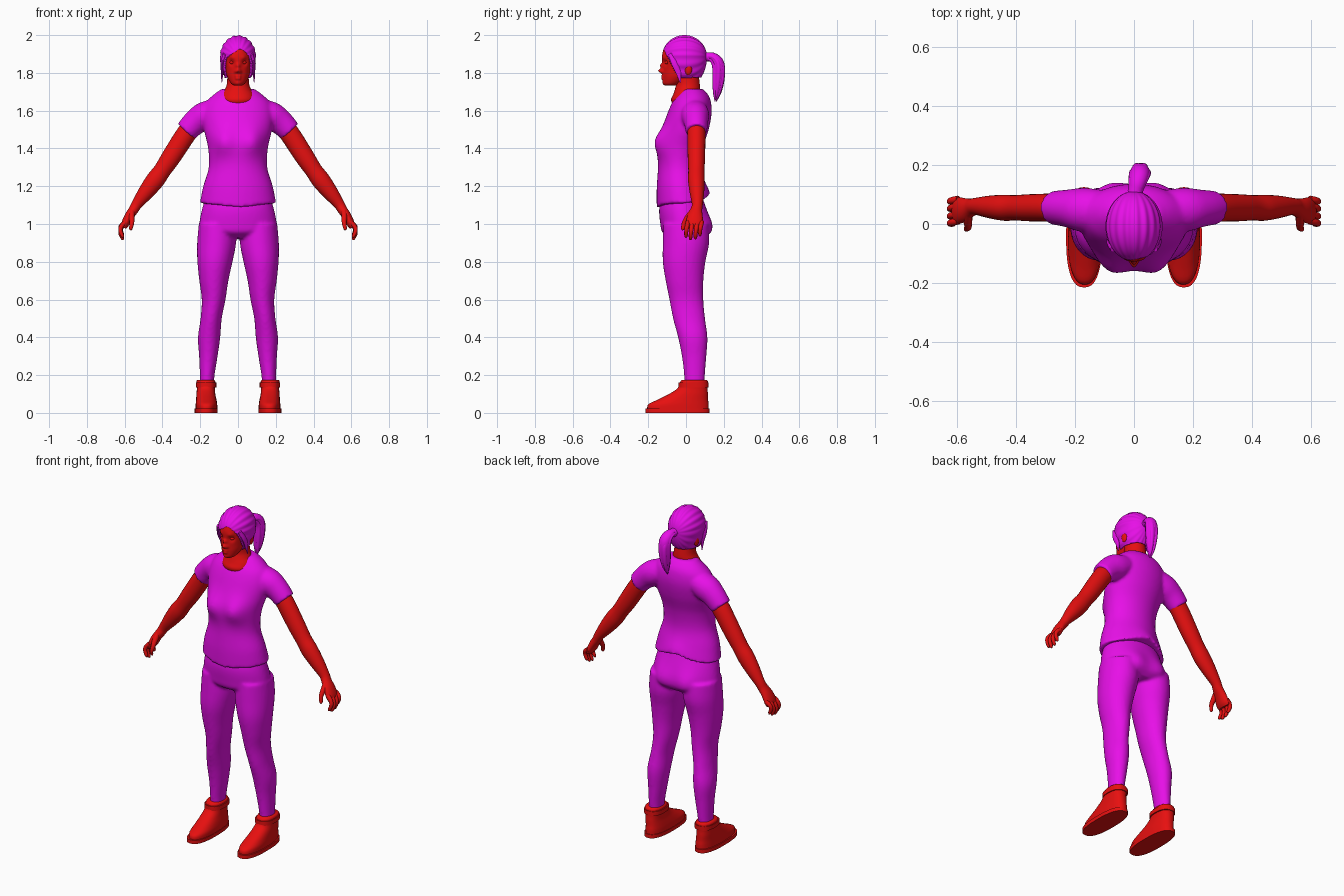
import bpy, bmesh, math
from mathutils import Vector

cube = bpy.data.objects.get("Cube")
if cube:
    bpy.data.objects.remove(cube, do_unlink=True)


def material(name, rgb):
    m = bpy.data.materials.new(name)
    m.use_nodes = True
    m.diffuse_color = (*rgb, 1)
    bsdf = next(n for n in m.node_tree.nodes if n.type == "BSDF_PRINCIPLED")
    bsdf.inputs["Base Color"].default_value = (*rgb, 1)
    return m


MAGENTA = material("magenta", (0.8, 0.005, 0.8))
RED = material("red", (0.8, 0.005, 0.005))
X, Y, Z = Vector((1, 0, 0)), Vector((0, 1, 0)), Vector((0, 0, 1))


def catmull(a, b, c, d, t):
    return [0.5 * (2 * q + (r - p) * t + (2 * p - 5 * q + 4 * r - s) * t * t
                   + (3 * q - p - 3 * r + s) * t ** 3) for p, q, r, s in zip(a, b, c, d)]


def loft(bm, rows, ref=X, level=False, side=1, seg=24, sub=4, power=1.0, bumps=()):
    """Skin rows of (x, y, z, radius along ref, other radius); side -1 mirrors in x."""
    pad = [rows[0], *rows, rows[-1]]
    pts = [catmull(*pad[i:i + 4], k / sub) for i in range(len(rows) - 1) for k in range(sub)]
    pts.append(rows[-1])
    rings = []
    for i, p in enumerate(pts):
        before, after = pts[max(i - 1, 0)], pts[min(i + 1, len(pts) - 1)]
        t = Z if level else (Vector(after[:3]) - Vector(before[:3])).normalized()
        u = (ref - t * ref.dot(t)).normalized()
        v = t.cross(u)
        ring = []
        for k in range(seg):
            c, s = math.cos(math.tau * k / seg), math.sin(math.tau * k / seg)
            c, s = (math.copysign(abs(n) ** power, n) for n in (c, s))
            co = Vector(p[:3]) + u * c * max(p[3], 0.001) + v * s * max(p[4], 0.001)
            move = Vector()
            for centre, size, push in bumps:
                for m in ((1, -1) if centre[0] else (1,)):
                    d = co - Vector((centre[0] * m, centre[1], centre[2]))
                    move += Vector(push) * math.exp(-d.length_squared / size ** 2)
            co += move
            ring.append(bm.verts.new((co.x * side, co.y, co.z)))
        rings.append(ring)
    for a, b in zip(rings, rings[1:]):
        for k in range(seg):
            bm.faces.new((a[k], a[k - 1], b[k - 1], b[k]))
    bm.faces.new(rings[0])
    bm.faces.new(rings[-1])


def ball(bm, centre, radii):
    new = bmesh.ops.create_uvsphere(bm, u_segments=20, v_segments=12, radius=1)["verts"]
    for v in new:
        v.co = Vector(c + n * r for c, n, r in zip(centre, v.co, radii))


def finish(bm, name, mat, voxel=0.0, recalc=True):
    if recalc:
        bmesh.ops.recalc_face_normals(bm, faces=bm.faces)
    me = bpy.data.meshes.new(name)
    bm.to_mesh(me)
    bm.free()
    me.materials.append(mat)
    ob = bpy.data.objects.new(name, me)
    bpy.context.collection.objects.link(ob)
    bpy.ops.object.select_all(action="DESELECT")
    ob.select_set(True)
    bpy.context.view_layer.objects.active = ob
    bpy.ops.object.shade_smooth_by_angle(angle=math.radians(50))
    if voxel:
        r = ob.modifiers.new("blend", "REMESH")
        r.mode, r.voxel_size, r.use_smooth_shade = "VOXEL", voxel, True
        s = ob.modifiers.new("soften", "SMOOTH")
        s.factor, s.iterations = 0.5, 5
    return ob


def front_back(rows):
    """Turn (z, half width, front y, back y) into level loft rows."""
    return [(0, (f + b) / 2, z, w, (b - f) / 2) for z, w, f, b in rows]


# Shirt: torso and sleeves blended into one skin
bm = bmesh.new()
loft(bm, front_back([
    (1.11, .202, -.155, .115), (1.2, .184, -.155, .095), (1.3, .155, -.148, .08),
    (1.4, .158, -.145, .09), (1.5, .18, -.125, .12), (1.58, .188, -.1, .135),
    (1.64, .172, -.075, .133), (1.68, .135, -.05, .12), (1.715, .088, -.02, .09)]),
    level=True, seg=64, sub=8, bumps=[
        ((.085, -.14, 1.44), .07, (0, -.04, 0)),
        ((0, -.15, 1.11), .12, (0, 0, -.022)),
        ((0, .12, 1.11), .11, (0, .012, .05))])
for s in (1, -1):
    loft(bm, [(.08, .04, 1.61, .07, .06), (.17, .048, 1.575, .075, .075),
              (.225, .053, 1.54, .064, .068), (.275, .055, 1.49, .057, .06)], Y, side=s)
finish(bm, "shirt", MAGENTA, .009)

# Trousers: hips and legs blended into one skin
bm = bmesh.new()
loft(bm, front_back([
    (1.16, .165, -.125, .08), (1.08, .19, -.142, .105), (1.0, .205, -.136, .118),
    (.955, .2, -.125, .115), (.925, .11, -.08, .09)]), level=True, seg=48, sub=6,
    bumps=[((.085, .11, .99), .075, (0, .03, 0))])
for s in (1, -1):
    loft(bm, [(.11, 0, 1.0, .098, .12), (.113, 0, .9, .103, .123), (.122, -.01, .8, .093, .113),
              (.128, -.008, .7, .077, .1), (.129, .002, .6, .063, .09), (.142, .016, .5, .056, .085),
              (.153, .036, .4, .059, .078), (.157, .043, .3, .049, .065),
              (.163, .045, .2, .039, .055), (.165, .045, .14, .036, .052)],
         level=True, side=s, seg=32)
finish(bm, "trousers", MAGENTA, .009)

for s, tag in ((1, "left"), (-1, "right")):
    # Arm running into the palm
    bm = bmesh.new()
    loft(bm, [(.2, .05, 1.56, .05, .05), (.267, .055, 1.487, .048, .053),
              (.35, .055, 1.36, .046, .051), (.4, .055, 1.285, .043, .046),
              (.44, .055, 1.23, .044, .049), (.49, .058, 1.165, .038, .041),
              (.535, .06, 1.105, .029, .029), (.553, .055, 1.075, .031, .026),
              (.577, .048, 1.04, .041, .024), (.597, .045, 1.0, .046, .021),
              (.604, .045, .98, .04, .013)], Y, side=s)
    finish(bm, tag + "_arm", RED)

    # Curled fingers and thumb
    bm = bmesh.new()
    for y, drop in ((.084, .02), (.06, .004), (.034, 0), (.01, .012)):
        loft(bm, [(.595, y, 1.01, .012, .013), (.615, y - .004, .985 + drop / 2, .012, .012),
                  (.623, y - .008, .955 + drop, .011, .011), (.612, y - .01, .925 + drop, .009, .009),
                  (.605, y - .01, .917 + drop, .003, .003)], Y, side=s, seg=12)
    loft(bm, [(.562, .04, 1.07, .016, .018), (.563, .01, 1.035, .015, .016),
              (.562, -.01, 1.005, .012, .012), (.568, -.017, .975, .009, .009),
              (.571, -.018, .968, .003, .003)], X, side=s, seg=12)
    finish(bm, tag + "_fingers", RED)

    # Shoe upper
    bm = bmesh.new()
    loft(bm, [(x, (f + b) / 2, z, w, (b - f) / 2) for x, z, w, f, b in [
        (.167, .015, .057, -.205, .12), (.167, .045, .057, -.2, .12), (.168, .07, .054, -.15, .117),
        (.17, .1, .05, -.09, .116), (.17, .13, .048, -.045, .114), (.17, .165, .05, -.03, .116),
        (.17, .175, .044, -.022, .11)]], level=True, side=s, seg=36, power=.85)
    finish(bm, tag + "_shoe", RED)

    # Flat sole and ankle strap
    bm = bmesh.new()
    for low, high, y, w, d in ((0, .022, -.045, .061, .17), (.135, .16, .04, .054, .079)):
        loft(bm, [(.169, y, low, w, d), (.169, y, high, w, d)], level=True, side=s,
             seg=36, sub=1, power=.8)
    finish(bm, tag + "_sole_and_strap", RED)

    # Ear and eye
    bm = bmesh.new()
    ball(bm, (.078 * s, .012, 1.82), (.012, .02, .032))
    ball(bm, (.03 * s, -.098, 1.855), (.014, .014, .01))
    finish(bm, tag + "_ear_and_eye", RED)

    # Loose strand beside the face
    bm = bmesh.new()
    loft(bm, [(.07, -.085, 1.9, .01, .012), (.085, -.062, 1.85, .008, .016),
              (.084, -.04, 1.8, .006, .014), (.086, -.03, 1.75, .002, .003)], X, side=s, seg=10)
    finish(bm, tag + "_hair_strand", MAGENTA)

# Neck and open collar skin
bm = bmesh.new()
loft(bm, [(0, 0, 1.62, .08, .062), (0, -.006, 1.655, .087, .073), (0, 0, 1.685, .084, .068),
          (0, .008, 1.715, .068, .066), (0, .01, 1.75, .058, .062), (0, 0, 1.83, .056, .062)],
     level=True, seg=36)
finish(bm, "neck", RED)

# Head with modelled face
bm = bmesh.new()
loft(bm, [(0, -.082, 1.732, .02, .025), (0, -.073, 1.745, .038, .045), (0, -.05, 1.78, .057, .072),
          (0, -.032, 1.82, .067, .09), (0, -.018, 1.87, .076, .109), (0, -.012, 1.91, .078, .111),
          (0, -.01, 1.95, .066, .093), (0, -.01, 1.985, .025, .035)],
     level=True, seg=96, sub=10, bumps=[
         ((0, -.125, 1.812), .013, (0, -.025, 0)), ((0, -.125, 1.838), .012, (0, -.014, 0)),
         ((.012, -.12, 1.806), .009, (0, -.008, 0)),
         ((.032, -.11, 1.855), .018, (0, .013, 0)), ((.03, -.115, 1.879), .014, (0, -.005, 0)),
         ((.008, -.12, 1.784), .009, (0, -.007, 0)), ((.007, -.12, 1.77), .008, (0, -.008, 0)),
         ((0, -.118, 1.745), .018, (0, -.006, 0))])
finish(bm, "head", RED)

# Swept hair cap with an opening for the face
bm = bmesh.new()
bmesh.ops.create_uvsphere(bm, u_segments=128, v_segments=96, radius=1)
for v in bm.verts:
    n = v.co.copy()
    ridge = 1 + .02 * math.sin(18 * math.atan2(n.z, n.x)) * (n.x ** 2 + n.z ** 2)
    v.co = Vector((n.x * .095, n.y * .119, n.z * (.113 if n.z > 0 else .16))) * ridge
    v.co += Vector((0, -.008, 1.885))


def bare(c):
    part = c.x - .02
    hairline = 1.935 - abs(part) * (.65 if part < 0 else 1.1)
    return c.z < 1.775 or (c.z < hairline and c.y < -.035 - (c.z - 1.76) * .5)


bmesh.ops.delete(bm, geom=[f for f in bm.faces if bare(f.calc_center_median())], context="FACES")
hair = finish(bm, "hair_cap", MAGENTA, recalc=False)
shell = hair.modifiers.new("thickness", "SOLIDIFY")
shell.thickness, shell.offset = .012, -1

# Ponytail: a core with overlapping locks, and its band
bm = bmesh.new()
tail = [(0, .095, 1.885, .02, .02), (.012, .14, 1.885, .028, .023), (.02, .17, 1.85, .034, .032),
        (.02, .172, 1.78, .032, .032), (.018, .165, 1.71, .022, .022), (.015, .157, 1.66, .005, .005)]
loft(bm, tail)
for i in range(6):
    a = math.tau * i / 6
    loft(bm, [(x + math.cos(a) * r * .65, y + math.sin(a) * d * .65, z - .006 * (i % 3),
               r * .45, d * .45) for x, y, z, r, d in tail], seg=12)
finish(bm, "ponytail", MAGENTA)
bm = bmesh.new()
loft(bm, [(.004, .108, 1.885, .026, .024), (.008, .126, 1.885, .026, .024)], seg=20, sub=1)
finish(bm, "ponytail_band", MAGENTA)
